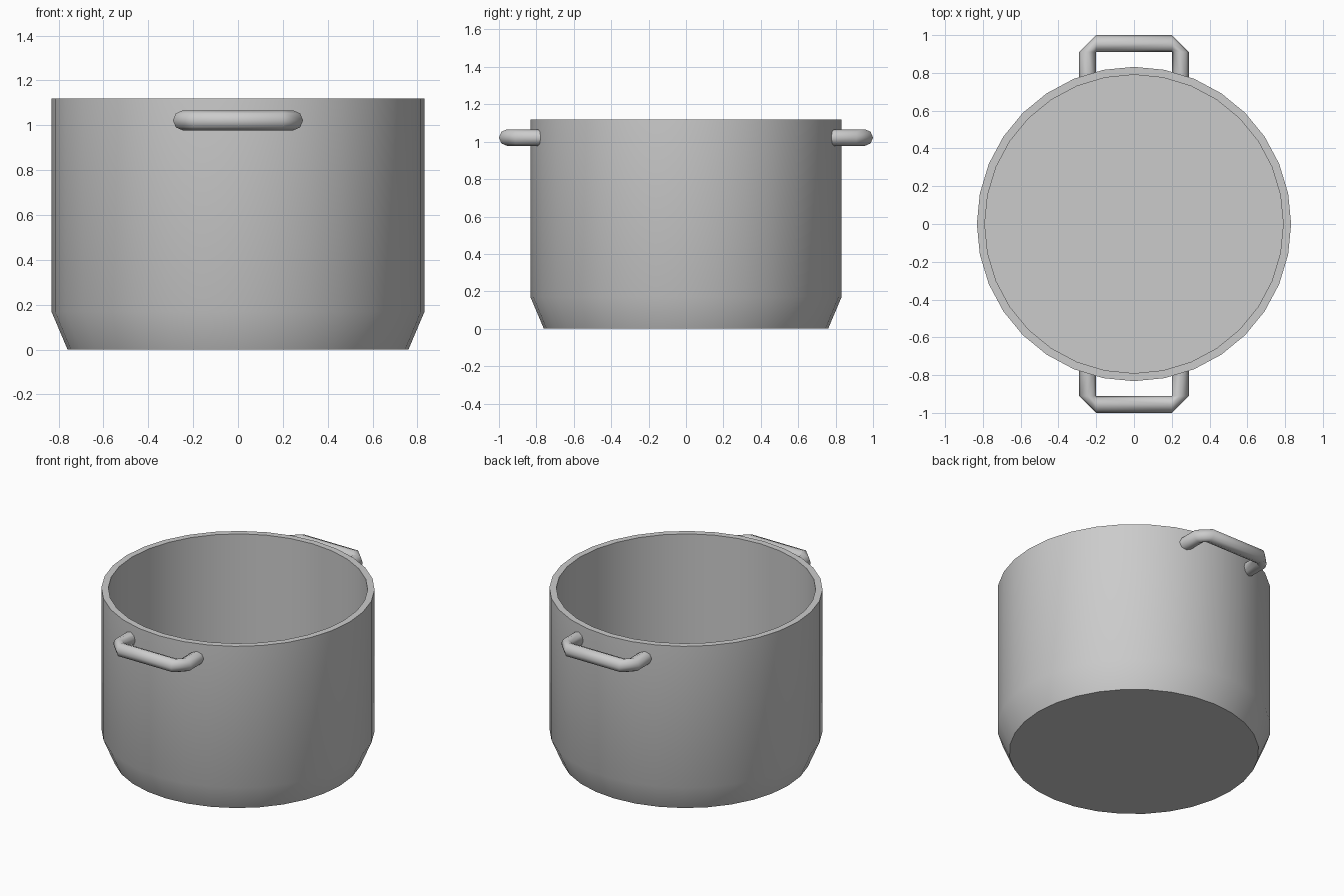
import bpy, bmesh
from math import cos, sin, pi, radians

if "Cube" in bpy.data.objects:
    bpy.data.objects.remove(bpy.data.objects["Cube"])

SIDES = 32


def loft(name, rings, smooth_angle, mirror_y=False):
    """Skin successive closed rings of points and cap both ends."""
    bm = bmesh.new()
    loops = [[bm.verts.new(p) for p in ring] for ring in rings]
    n = len(loops[0])
    for a, b in zip(loops, loops[1:]):
        for i in range(n):
            j = (i + 1) % n
            bm.faces.new((a[i], a[j], b[j], b[i]))
    bm.faces.new(loops[0][::-1])
    bm.faces.new(loops[-1])
    # weld the pinched inner corners of the handle
    bmesh.ops.remove_doubles(bm, verts=bm.verts, dist=1e-4)
    bmesh.ops.recalc_face_normals(bm, faces=bm.faces)
    mesh = bpy.data.meshes.new(name)
    bm.to_mesh(mesh)
    bm.free()
    obj = bpy.data.objects.new(name, mesh)
    bpy.context.collection.objects.link(obj)
    bpy.ops.object.select_all(action='DESELECT')
    obj.select_set(True)
    bpy.context.view_layer.objects.active = obj
    bpy.ops.object.shade_smooth_by_angle(angle=radians(smooth_angle))
    if mirror_y:
        mod = obj.modifiers.new("mirror", 'MIRROR')
        mod.use_axis = (False, True, False)
    return obj


# Pot body: tapered foot, straight wall, flat rim, inside wall and floor
profile = [(0.76, 0), (0.832, 0.17), (0.832, 1.12), (0.79, 1.12), (0.79, 0.15)]
loft("pot_body",
     [[(r * cos(2 * pi * i / SIDES), r * sin(2 * pi * i / SIDES), z)
       for i in range(SIDES)] for r, z in profile], 30)

# Handles: octagonal bar with mitre-free corners turning about the inner edge
R, Z = 0.0445, 1.022
INNER_X, INNER_Y, END_Y = 0.201, 0.911, 0.772


def section(px, py, dx, dy):
    """Octagon whose inner point is (px, py), reaching outward along (dx, dy)."""
    ring = []
    for i in range(8):
        a = 2 * pi * i / 8
        d = R + R * cos(a)
        ring.append((px + dx * d, py + dy * d, Z + R * sin(a)))
    return ring


loft("side_handles", [
    section(INNER_X, END_Y, 1, 0),
    section(INNER_X, INNER_Y, 1, 0),
    section(INNER_X, INNER_Y, 0, 1),
    section(-INNER_X, INNER_Y, 0, 1),
    section(-INNER_X, INNER_Y, -1, 0),
    section(-INNER_X, END_Y, -1, 0),
], 60, mirror_y=True)
